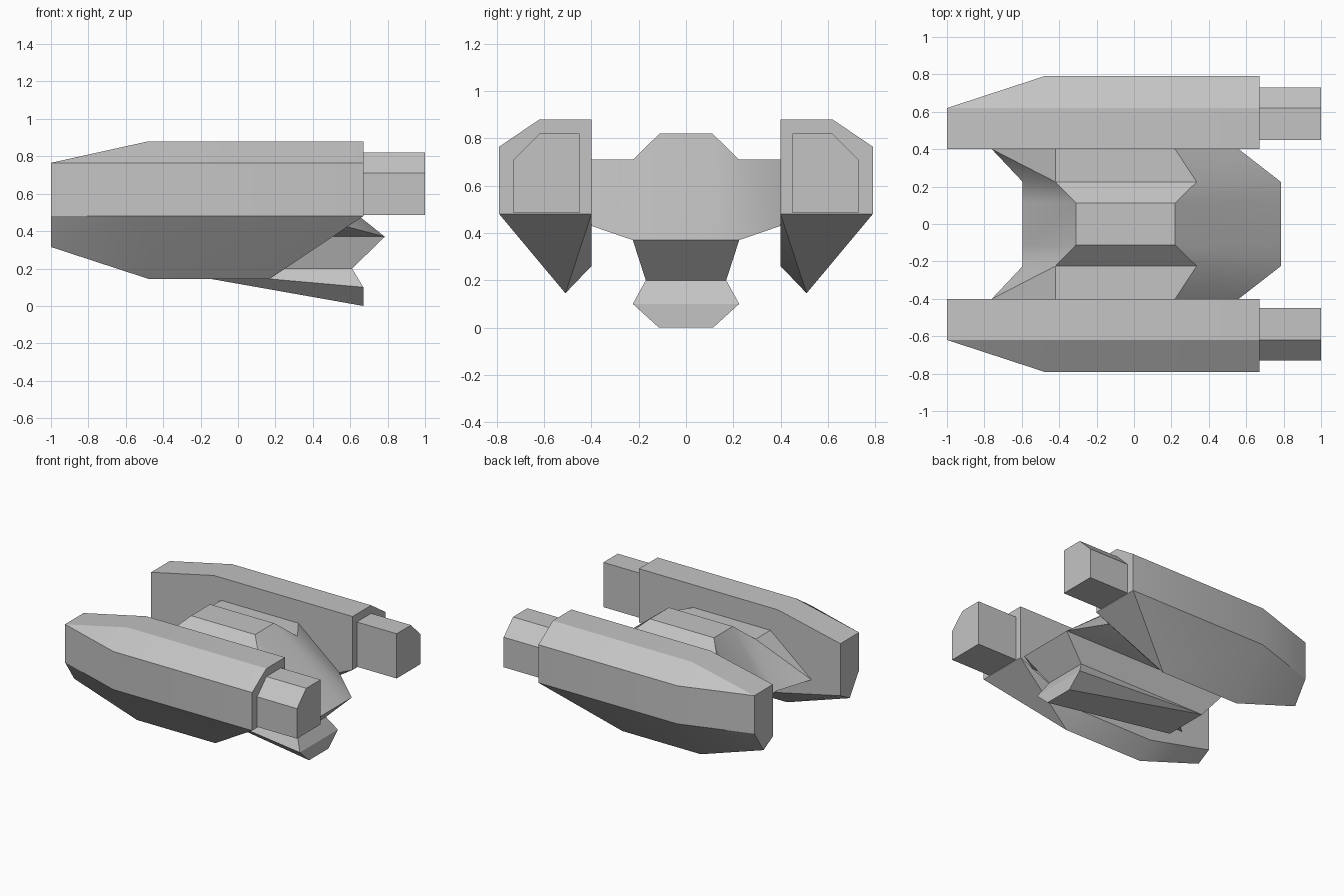
import bpy
import bmesh
import math

cube = bpy.data.objects.get("Cube")
if cube:
    bpy.data.objects.remove(cube, do_unlink=True)

GREY = (0.55, 0.55, 0.55, 1.0)
hull_grey = bpy.data.materials.new("hull_grey")
hull_grey.use_nodes = True
hull_grey.diffuse_color = GREY
bsdf = next(n for n in hull_grey.node_tree.nodes if n.type == "BSDF_PRINCIPLED")
bsdf.inputs["Base Color"].default_value = GREY
bsdf.inputs["Roughness"].default_value = 0.8


def finish(name, bm, mirror=False):
    """Turn a bmesh into a shaded object, optionally mirrored across y."""
    bmesh.ops.recalc_face_normals(bm, faces=bm.faces[:])
    mesh = bpy.data.meshes.new(name)
    bm.to_mesh(mesh)
    bm.free()
    mesh.materials.append(hull_grey)
    obj = bpy.data.objects.new(name, mesh)
    bpy.context.collection.objects.link(obj)
    bpy.ops.object.select_all(action="DESELECT")
    obj.select_set(True)
    bpy.context.view_layer.objects.active = obj
    bpy.ops.object.shade_smooth_by_angle(angle=math.radians(30))
    if mirror:
        mod = obj.modifiers.new("mirror", "MIRROR")
        mod.use_axis = (False, True, False)
        mod.use_mirror_merge = False
    return obj


def solid(name, points, mirror=False):
    """Convex faceted block spanning the given corner points."""
    bm = bmesh.new()
    for p in points:
        bm.verts.new(p)
    result = bmesh.ops.convex_hull(bm, input=bm.verts[:])
    loose = [v for v in bm.verts if not v.link_faces]
    bmesh.ops.delete(bm, geom=loose, context="VERTS")
    bmesh.ops.dissolve_limit(bm, angle_limit=math.radians(1),
                             verts=bm.verts[:], edges=bm.edges[:])
    return finish(name, bm, mirror)


def both_sides(points):
    return [(x, s * y, z) for x, y, z in points for s in (1, -1)]


# Side pods: pointed keel below, chamfered outer shoulder, tapered nose
section = [(0.40, 0.88), (0.62, 0.88), (0.79, 0.765),
           (0.79, 0.48), (0.51, 0.145), (0.40, 0.26)]
nose = [(0.40, 0.765), (0.62, 0.765), (0.62, 0.48), (0.51, 0.315), (0.40, 0.375)]
pod = [(-1.0, y, z) for y, z in nose]
pod += [(x, y, z) for x in (-0.48, 0.17) for y, z in section]
pod += [(0.67, y, z) for y, z in section[:4] + [(0.40, 0.48)]]
solid("side_pods", pod, mirror=True)

# Narrow blocks behind the pods
block = [(0.45, 0.82), (0.62, 0.82), (0.73, 0.71), (0.73, 0.485), (0.45, 0.485)]
solid("pod_end_blocks", [(x, y, z) for x in (0.66, 1.0) for y, z in block], mirror=True)

# Central body with wings: profiles in x and z lofted across the width
half = [(0.40, [(-0.76, 0.43), (-0.42, 0.71), (0.22, 0.71), (0.56, 0.43)]),
        (0.225, [(-0.595, 0.37), (-0.42, 0.71), (0.335, 0.71), (0.785, 0.37)]),
        (0.112, [(-0.595, 0.37), (-0.31, 0.82), (0.22, 0.82), (0.785, 0.37)])]
stations = [(-y, prof) for y, prof in half] + half[::-1]
bm = bmesh.new()
rings = [[bm.verts.new((x, y, z)) for x, z in prof] for y, prof in stations]
for a, b in zip(rings, rings[1:]):
    near, far = (a, b) if abs(a[0].co.y) < abs(b[0].co.y) else (b, a)
    for i in range(4):
        j = (i + 1) % 4
        if i == 0:  # folded front corner
            bm.faces.new((near[0], near[1], far[0]))
            bm.faces.new((near[1], far[1], far[0]))
        else:
            bm.faces.new((near[i], near[j], far[j], far[i]))
bm.faces.new(rings[0])
bm.faces.new(rings[-1])
finish("central_body", bm)

# Tapered neck under the body
solid("lower_neck", both_sides([(-0.595, 0.225, 0.37), (0.785, 0.225, 0.37),
                                (-0.46, 0.17, 0.20), (0.61, 0.17, 0.20)]))

# Wedge-shaped lower fin, thick at one end and thin at the other
solid("lower_fin", both_sides([(-0.46, 0.17, 0.20), (0.61, 0.17, 0.20),
                               (0.67, 0.225, 0.10), (0.67, 0.115, 0.0)]))
